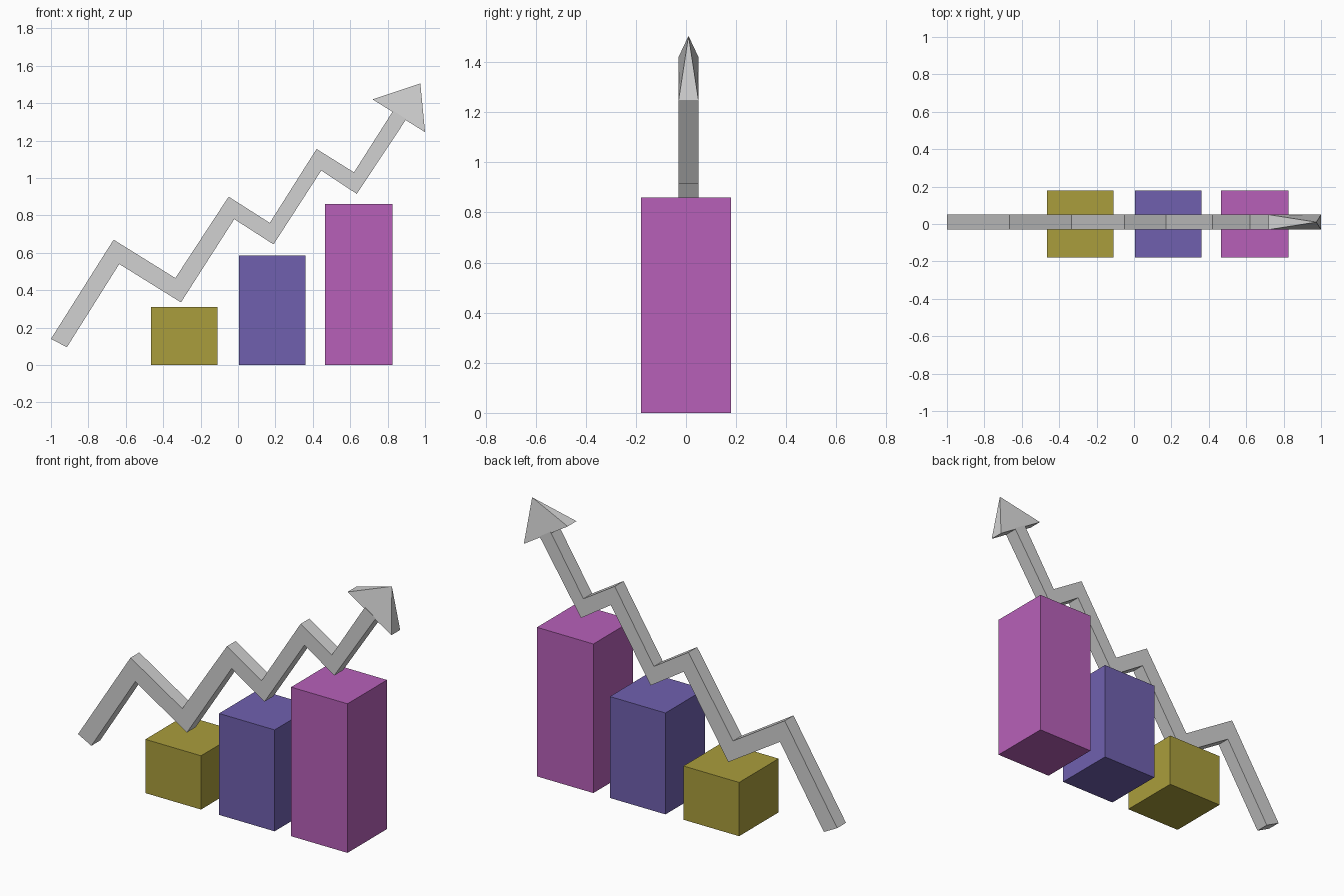
import bpy
import bmesh

default_cube = bpy.data.objects.get("Cube")
if default_cube:
    bpy.data.objects.remove(default_cube, do_unlink=True)


def make_material(name, red, green, blue):
    material = bpy.data.materials.new(name)
    material.use_nodes = True
    color = (red, green, blue, 1.0)
    material.diffuse_color = color
    shader = material.node_tree.nodes["Principled BSDF"]
    shader.inputs["Base Color"].default_value = color
    return material


def finish_object(name, bm, material):
    bmesh.ops.recalc_face_normals(bm, faces=bm.faces)
    mesh = bpy.data.meshes.new(name)
    bm.to_mesh(mesh)
    bm.free()
    mesh.materials.append(material)
    part = bpy.data.objects.new(name, mesh)
    bpy.context.scene.collection.objects.link(part)
    return part


def make_bar(name, left, right, height, material, depth=0.36):
    bm = bmesh.new()
    cube = bmesh.ops.create_cube(bm, size=1.0)
    bmesh.ops.scale(bm, vec=(right - left, depth, height), verts=cube["verts"])
    center = ((left + right) / 2, 0, height / 2)
    bmesh.ops.translate(bm, vec=center, verts=cube["verts"])
    return finish_object(name, bm, material)


def make_ribbon(name, upper, lower, front, back, material):
    """Solid zigzag band: a ring of four corners at every bend."""
    bm = bmesh.new()
    rings = []
    for (ux, uz), (lx, lz) in zip(upper, lower):
        corners = ((ux, front, uz), (ux, back, uz), (lx, back, lz), (lx, front, lz))
        rings.append([bm.verts.new(corner) for corner in corners])
    for ring, following in zip(rings, rings[1:]):
        for i in range(4):
            j = (i + 1) % 4
            bm.faces.new((ring[i], ring[j], following[j], following[i]))
    bm.faces.new(rings[0])
    bm.faces.new(rings[-1])
    return finish_object(name, bm, material)


def make_arrow_head(name, upper, lower, tip, front, back, material):
    """Four-sided pyramid pointing along the band."""
    bm = bmesh.new()
    (ux, uz), (lx, lz) = upper, lower
    corners = ((ux, front, uz), (ux, back, uz), (lx, back, lz), (lx, front, lz))
    base = [bm.verts.new(corner) for corner in corners]
    apex = bm.verts.new((tip[0], (front + back) / 2, tip[1]))
    bm.faces.new(base)
    for i in range(4):
        bm.faces.new((base[i], base[(i + 1) % 4], apex))
    return finish_object(name, bm, material)


olive = make_material("olive yellow", 0.40, 0.34, 0.045)
violet = make_material("violet blue", 0.16, 0.118, 0.43)
magenta = make_material("magenta", 0.475, 0.118, 0.485)
grey = make_material("light grey", 0.64, 0.64, 0.64)

# Rising chart bars
make_bar("short_bar", -0.465, -0.11, 0.31, olive)
make_bar("middle_bar", 0.005, 0.36, 0.585, violet)
make_bar("tall_bar", 0.465, 0.825, 0.86, magenta)

# Zigzag trend arrow
arrow_front, arrow_back = -0.03, 0.05
upper_edge = [(-1, 0.14), (-0.665, 0.67), (-0.335, 0.465), (-0.05, 0.9),
              (0.17, 0.76), (0.42, 1.155), (0.62, 1.03), (0.83, 1.36)]
lower_edge = [(-0.915, 0.095), (-0.635, 0.54), (-0.305, 0.335), (-0.02, 0.78),
              (0.19, 0.645), (0.445, 1.04), (0.635, 0.915), (0.9, 1.315)]
make_ribbon("arrow_shaft", upper_edge, lower_edge, arrow_front, arrow_back, grey)
make_arrow_head("arrow_head", (0.72, 1.42), (1, 1.245), (0.975, 1.505),
                arrow_front, arrow_back, grey)
